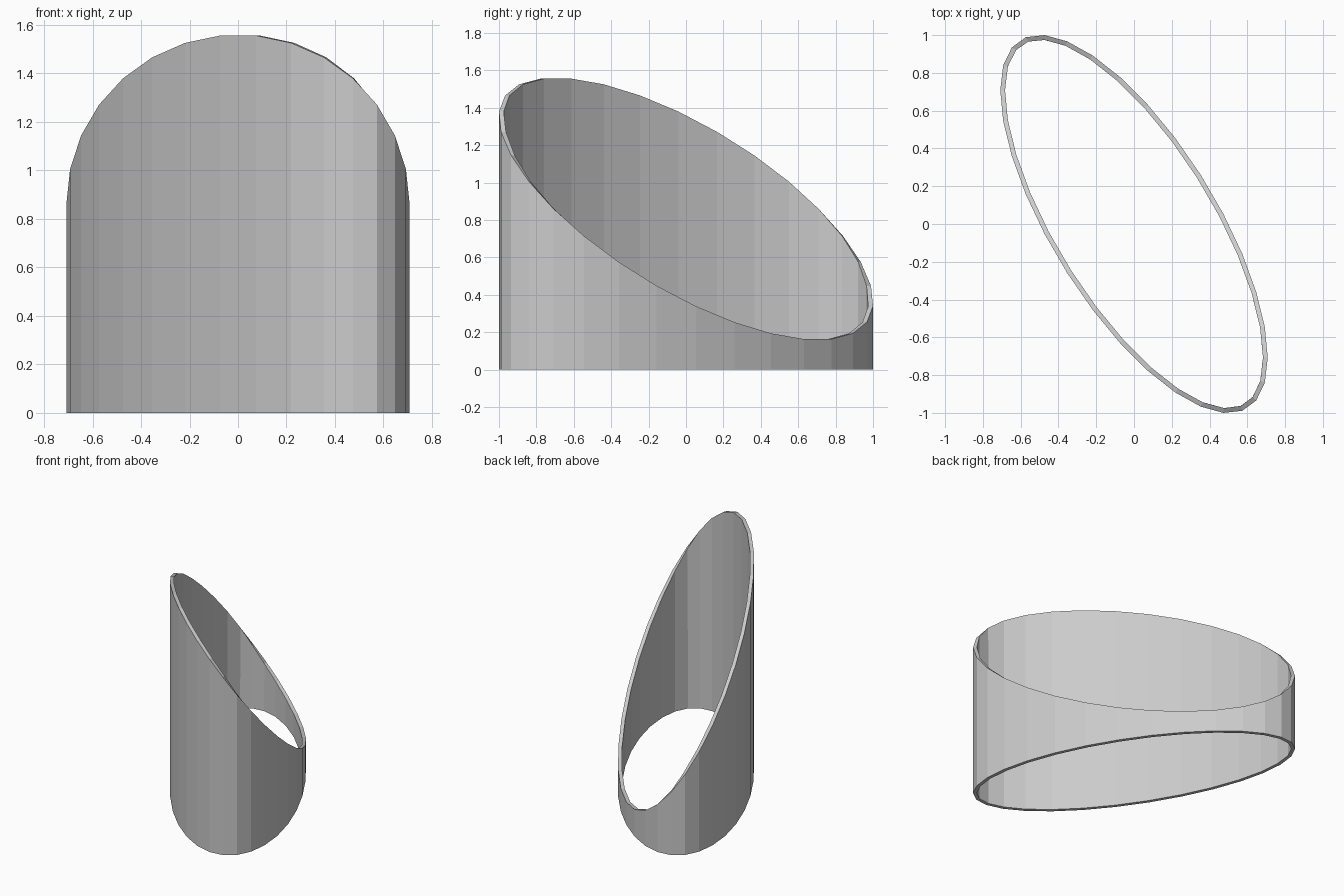
import bpy
import bmesh
from math import cos, sin, tau

cube = bpy.data.objects.get("Cube")
if cube:
    bpy.data.objects.remove(cube, do_unlink=True)

SIDES = 30
RADIUS = 0.708        # radius of the circle before it is sheared
MID_HEIGHT = 0.86     # height of the slanted rim at its middle
RISE = 0.7            # rise and fall of the rim about the middle
WALL = 0.025

# Single grey material
grey = bpy.data.materials.new("light grey")
grey.use_nodes = True
grey.diffuse_color = (0.6, 0.6, 0.6, 1)
grey.node_tree.nodes["Principled BSDF"].inputs["Base Color"].default_value = (0.6, 0.6, 0.6, 1)

# Sheared oval wall with a slanted top edge
bm = bmesh.new()
bottom, top = [], []
for i in range(SIDES):
    t = tau * i / SIDES
    x = RADIUS * cos(t)
    y = RADIUS * (sin(t) - cos(t))
    bottom.append(bm.verts.new((x, y, 0)))
    top.append(bm.verts.new((x, y, MID_HEIGHT - RISE * sin(t))))
for i in range(SIDES):
    j = (i + 1) % SIDES
    bm.faces.new((bottom[i], bottom[j], top[j], top[i]))

mesh = bpy.data.meshes.new("slanted_tube")
bm.to_mesh(mesh)
bm.free()
mesh.materials.append(grey)
tube = bpy.data.objects.new("slanted_tube", mesh)
bpy.context.collection.objects.link(tube)

# Wall thickness, grown inwards
solid = tube.modifiers.new("wall", "SOLIDIFY")
solid.thickness = WALL
solid.offset = -1
solid.use_even_offset = True
